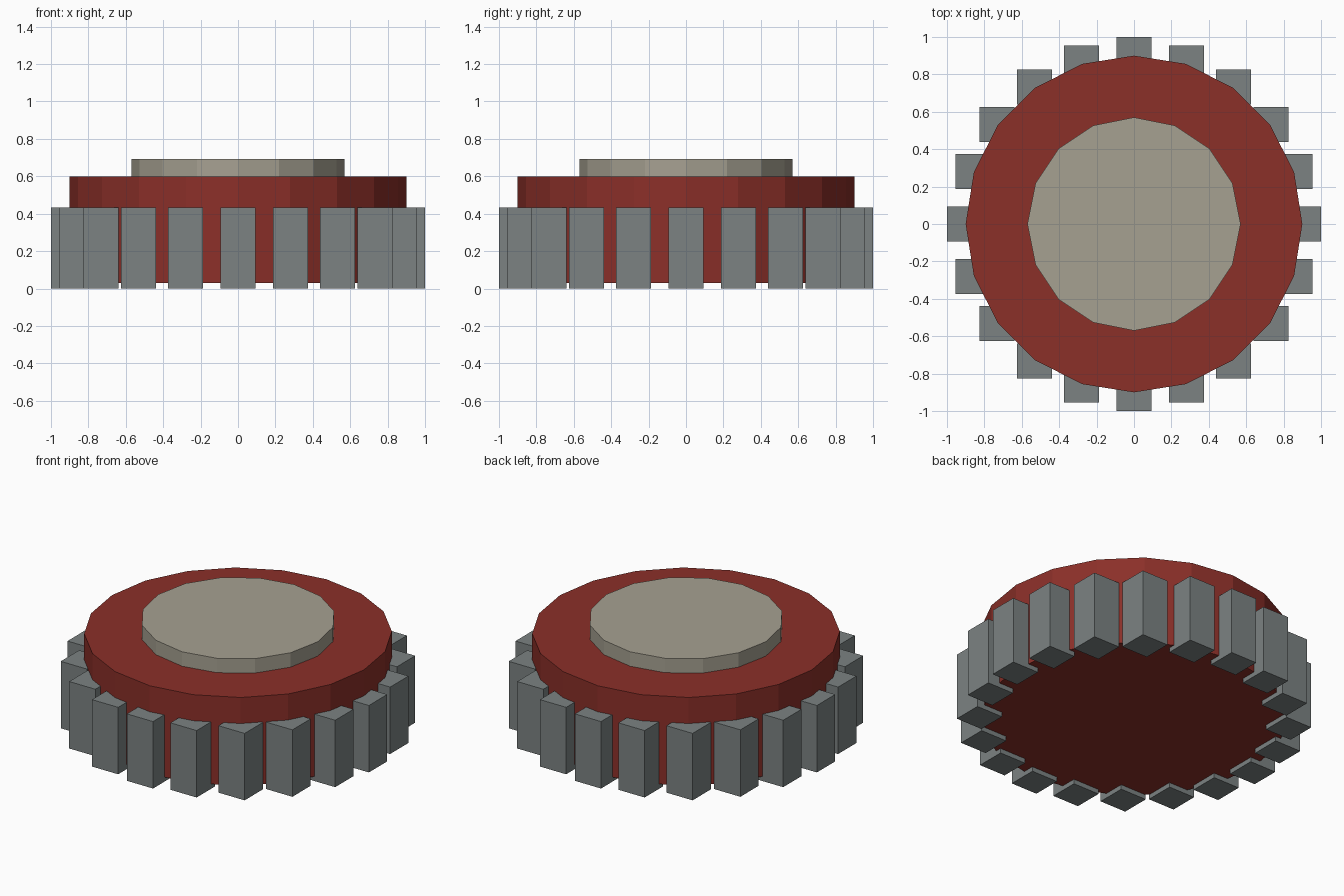
import bpy
from math import sin, cos, tau

if "Cube" in bpy.data.objects:
    bpy.data.objects.remove(bpy.data.objects["Cube"])


def material(name, rgb):
    mat = bpy.data.materials.new(name)
    mat.diffuse_color = (*rgb, 1)
    mat.use_nodes = True
    mat.node_tree.nodes["Principled BSDF"].inputs["Base Color"].default_value = mat.diffuse_color
    return mat


def disc(name, sides, radius, z0, z1, mat):
    # flat-sided disc with a vertex on the +y axis
    bpy.ops.mesh.primitive_cylinder_add(vertices=sides, radius=radius, depth=z1 - z0,
                                        location=(0, 0, (z0 + z1) / 2))
    ob = bpy.context.object
    ob.name = name
    ob.data.materials.append(mat)
    return ob


red = material("red", (0.26, 0.029, 0.022))
cream = material("cream", (0.38, 0.355, 0.285))
steel = material("steel", (0.20, 0.225, 0.225))

# Body and raised centre cap
disc("body", 20, 0.90, 0.03, 0.60, red)
disc("top_cap", 16, 0.57, 0.60, 0.693, cream)

# Ring of axis-aligned blocks around the rim, sharing one mesh
COUNT, RING, WIDTH, HEIGHT = 20, 0.9065, 0.187, 0.432
bpy.ops.mesh.primitive_cube_add(size=1)
first = bpy.context.object
for v in first.data.vertices:
    v.co.x *= WIDTH
    v.co.y *= WIDTH
    v.co.z *= HEIGHT
first.data.materials.append(steel)
for i in range(COUNT):
    if i == 0:
        block = first
    else:
        block = first.copy()
        bpy.context.collection.objects.link(block)
    a = tau * i / COUNT
    block.location = (RING * sin(a), RING * cos(a), HEIGHT / 2)
    block.name = f"rim_block_{i + 1}"
